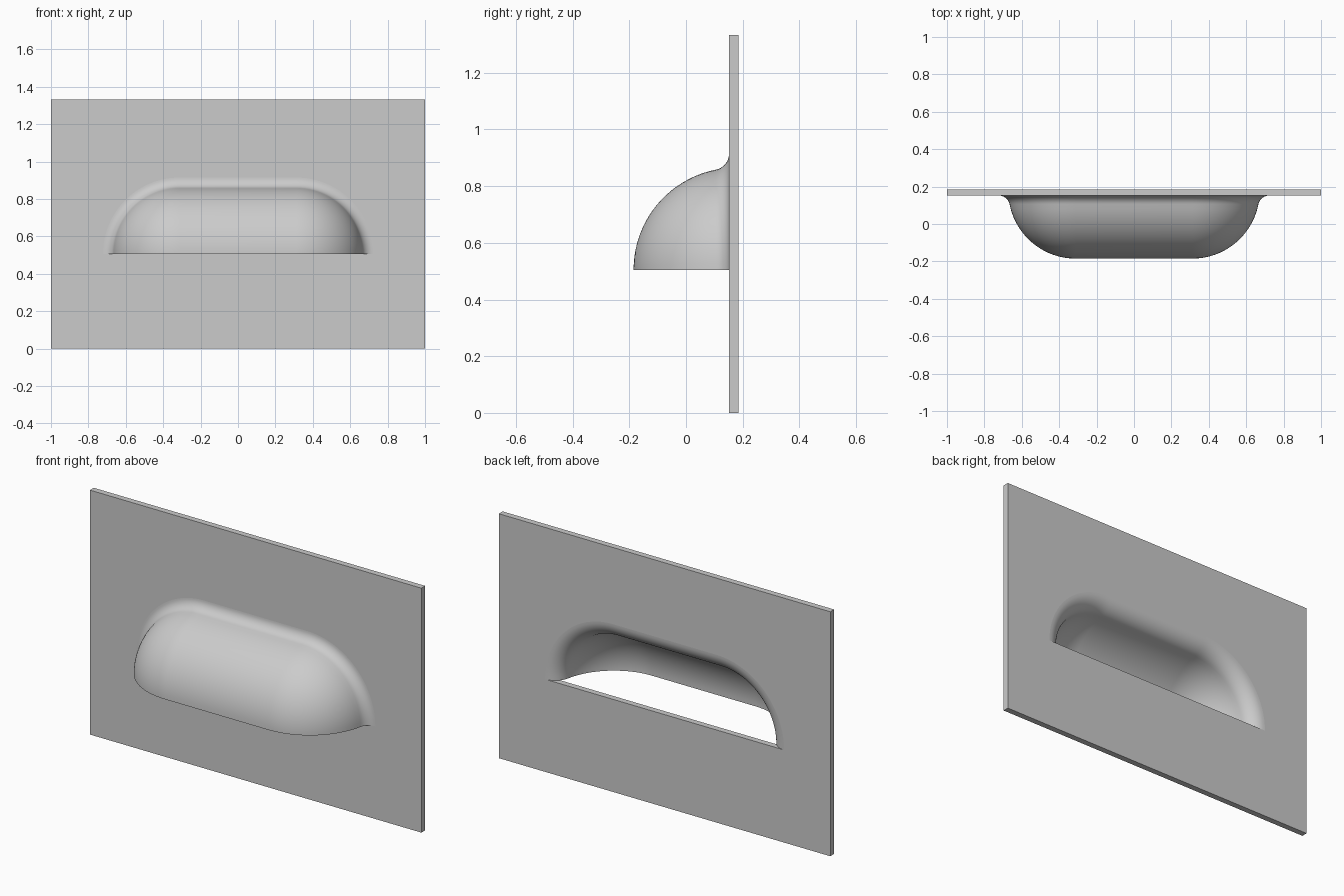
import bpy
import bmesh
from math import sin, cos, pi, atan2

cube = bpy.data.objects.get("Cube")
if cube:
    bpy.data.objects.remove(cube, do_unlink=True)

# Main dimensions
HALF_W, HEIGHT, SLOT_Z = 1.0, 1.333, 0.505
FRONT, BACK = 0.152, 0.185
THICK = BACK - FRONT
END_X = 0.312                    # centre of each rounded end
RIM = 0.41                       # radius where the flare meets the plate
DOME_R, DOME_Y = 0.36, 0.175     # hood arc radius and centre depth
TURN_STEPS, ARC_STEPS, FLARE_STEPS = 24, 20, 10

# Flare radius that is tangent to both the hood arc and the plate
gap = DOME_Y - FRONT
flare = (RIM**2 + gap**2 - DOME_R**2) / (2 * (DOME_R - gap))
flare_y = FRONT - flare
tangent = atan2(RIM, DOME_Y - flare_y)


def hood_profile(inset):
    """Radius and depth pairs from the lip out to the plate."""
    pts = []
    for i in range(ARC_STEPS + 1):
        a = tangent * i / ARC_STEPS
        r = DOME_R - inset
        pts.append((r * sin(a), DOME_Y - r * cos(a)))
    start = atan2(DOME_Y - flare_y, -RIM)
    for i in range(1, FLARE_STEPS + 1):
        a = start + (pi / 2 - start) * i / FLARE_STEPS
        r = flare + inset
        pts.append((RIM + r * cos(a), flare_y + r * sin(a)))
    return pts


bm = bmesh.new()


def sweep(profile):
    """Sweep the profile round both ends and along the straight top."""
    cols = []
    for side in (0, 1):
        for i in range(TURN_STEPS + 1):
            a = (side + i / TURN_STEPS) * pi / 2
            cx = END_X if side == 0 else -END_X
            cols.append([bm.verts.new((cx + r * cos(a), y, SLOT_Z + r * sin(a)))
                         for r, y in profile])
    for c, d in zip(cols, cols[1:]):
        for j in range(len(profile) - 1):
            if j == 0 and c[0].co == d[0].co:
                bm.faces.new((c[0], c[1], d[1]))
            else:
                bm.faces.new((c[j], c[j + 1], d[j + 1], d[j]))
    return cols


outer = sweep(hood_profile(0))
inner = sweep(hood_profile(THICK))

# Hood lip along the ends and the straight front, then the slot floor
for k in (0, -1):
    o, n = outer[k], inner[k]
    for j in range(len(o) - 1):
        bm.faces.new((o[j], o[j + 1], n[j + 1], n[j]))
for j in (0, -1):
    bm.faces.new((outer[0][j], outer[-1][j], inner[-1][j], inner[0][j]))

# Plate front and back, joined to the hood rim
outlines = []
for cols, y in ((outer, FRONT), (inner, BACK)):
    left = [bm.verts.new((-HALF_W, y, z)) for z in (0, SLOT_Z, HEIGHT)]
    right = [bm.verts.new((HALF_W, y, z)) for z in (0, SLOT_Z, HEIGHT)]
    rim = [c[-1] for c in cols]
    half = TURN_STEPS + 1
    mid = TURN_STEPS // 2
    # Fan each rounded corner, then fill the strip over the straight top
    for arc, side in ((rim[:half], right), (rim[half:][::-1], left)):
        for i in range(TURN_STEPS):
            corner = side[1] if i < mid else side[2]
            bm.faces.new((arc[i], arc[i + 1], corner))
        bm.faces.new((arc[mid], side[1], side[2]))
    bm.faces.new((rim[half - 1], rim[half], left[2], right[2]))
    bm.faces.new((left[0], right[0], right[1], rim[0], rim[-1], left[1]))
    outlines.append(left + right[::-1])

# Plate edge all the way round
f, b = outlines
for i in range(len(f)):
    k = (i + 1) % len(f)
    bm.faces.new((f[i], f[k], b[k], b[i]))

bmesh.ops.remove_doubles(bm, verts=bm.verts, dist=0.0001)
bmesh.ops.recalc_face_normals(bm, faces=bm.faces)
mesh = bpy.data.meshes.new("louvered_plate")
bm.to_mesh(mesh)
bm.free()
plate = bpy.data.objects.new("louvered_plate", mesh)
bpy.context.collection.objects.link(plate)

# Plain grey metal
grey = bpy.data.materials.new("plain_grey")
grey.use_nodes = True
colour = (0.6, 0.6, 0.6, 1)
grey.diffuse_color = colour
grey.node_tree.nodes["Principled BSDF"].inputs["Base Color"].default_value = colour
mesh.materials.append(grey)

# Smooth hood with crisp lip, flat plate
bpy.ops.object.select_all(action='DESELECT')
plate.select_set(True)
bpy.context.view_layer.objects.active = plate
bpy.ops.object.shade_smooth_by_angle(angle=pi / 6)
for poly in mesh.polygons:
    if abs(poly.normal.y) > 0.9999 and poly.center.y > FRONT - 0.001:
        poly.use_smooth = False
